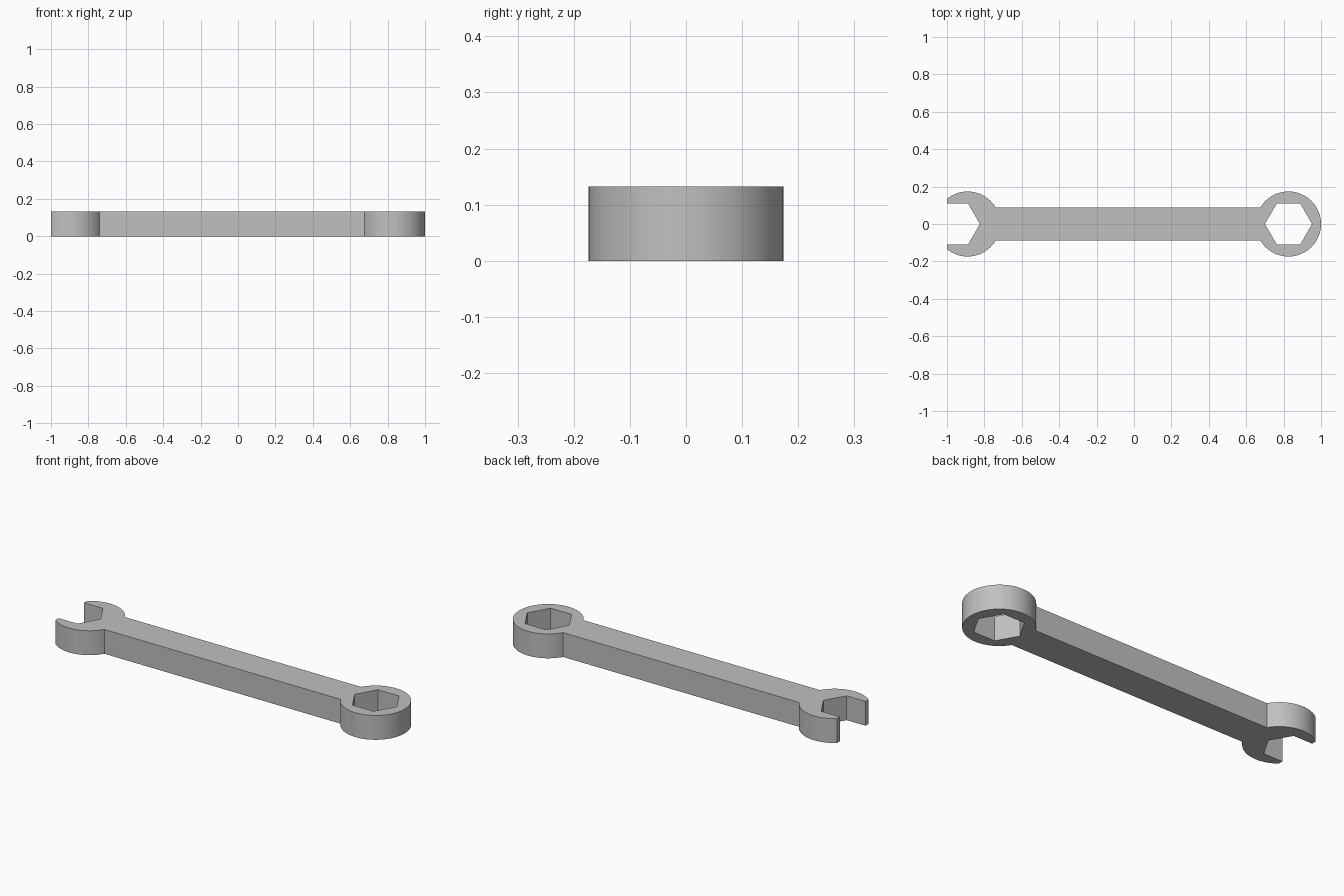
import bpy
import bmesh
from math import asin, acos, cos, sin, pi, sqrt, radians

cube = bpy.data.objects.get("Cube")
if cube:
    bpy.data.objects.remove(cube, do_unlink=True)

THICK = 0.132        # height of the whole tool
HEAD_R = 0.174       # outer radius of both heads
HALF_W = 0.088       # half width of the handle
HEX_R = 0.126        # corner radius of the hexagonal opening
RING_X = 1 - HEAD_R  # centre of the closed head
JAW_X = -0.89        # centre of the open head
JAW_HEX_X = -0.95    # centre of the open head's hexagon
SEGMENTS = 72


def arc(cx, radius, start, end, steps):
    """Points along an arc centred on the long axis."""
    return [(cx + radius * cos(start + (end - start) * i / steps),
             radius * sin(start + (end - start) * i / steps))
            for i in range(steps + 1)]


def add_loop(bm, points):
    verts = [bm.verts.new((x, y, 0)) for x, y in points]
    return [bm.edges.new((v, verts[(i + 1) % len(verts)]))
            for i, v in enumerate(verts)]


# Outer outline: closed head, upper jaw, hexagonal notch, lower jaw
neck = asin(HALF_W / HEAD_R)
tip = acos((-1 - JAW_X) / HEAD_R)
flat = HEX_R * sqrt(3) / 2
upper_jaw = arc(JAW_X, HEAD_R, neck, tip, SEGMENTS // 4)
upper_jaw += [(-1, flat), (JAW_HEX_X + HEX_R / 2, flat)]
lower_jaw = [(x, -y) for x, y in reversed(upper_jaw)]
outline = arc(RING_X, HEAD_R, neck - pi, pi - neck, SEGMENTS)
outline += upper_jaw + [(JAW_HEX_X + HEX_R, 0)] + lower_jaw

# Hexagonal hole through the closed head
hexagon = arc(RING_X, HEX_R, 0, 2 * pi, 6)[:-1]

# Fill the profile and raise it to full thickness
bm = bmesh.new()
edges = add_loop(bm, outline) + add_loop(bm, hexagon)
bmesh.ops.triangle_fill(bm, edges=edges, use_beauty=True, normal=(0, 0, 1))
raised = bmesh.ops.extrude_face_region(bm, geom=bm.faces[:])
top = [g for g in raised["geom"] if isinstance(g, bmesh.types.BMVert)]
bmesh.ops.translate(bm, verts=top, vec=(0, 0, THICK))
bmesh.ops.recalc_face_normals(bm, faces=bm.faces[:])

mesh = bpy.data.meshes.new("wrench")
bm.to_mesh(mesh)
bm.free()
wrench = bpy.data.objects.new("wrench", mesh)
bpy.context.collection.objects.link(wrench)

# Plain grey metal
grey = (0.53, 0.53, 0.53, 1)
metal = bpy.data.materials.new("grey metal")
metal.use_nodes = True
metal.diffuse_color = grey
metal.node_tree.nodes["Principled BSDF"].inputs["Base Color"].default_value = grey
mesh.materials.append(metal)

# Smooth round walls, crisp rims and hexagon corners
bpy.ops.object.select_all(action="DESELECT")
wrench.select_set(True)
bpy.context.view_layer.objects.active = wrench
bpy.ops.object.shade_smooth_by_angle(angle=radians(30))
